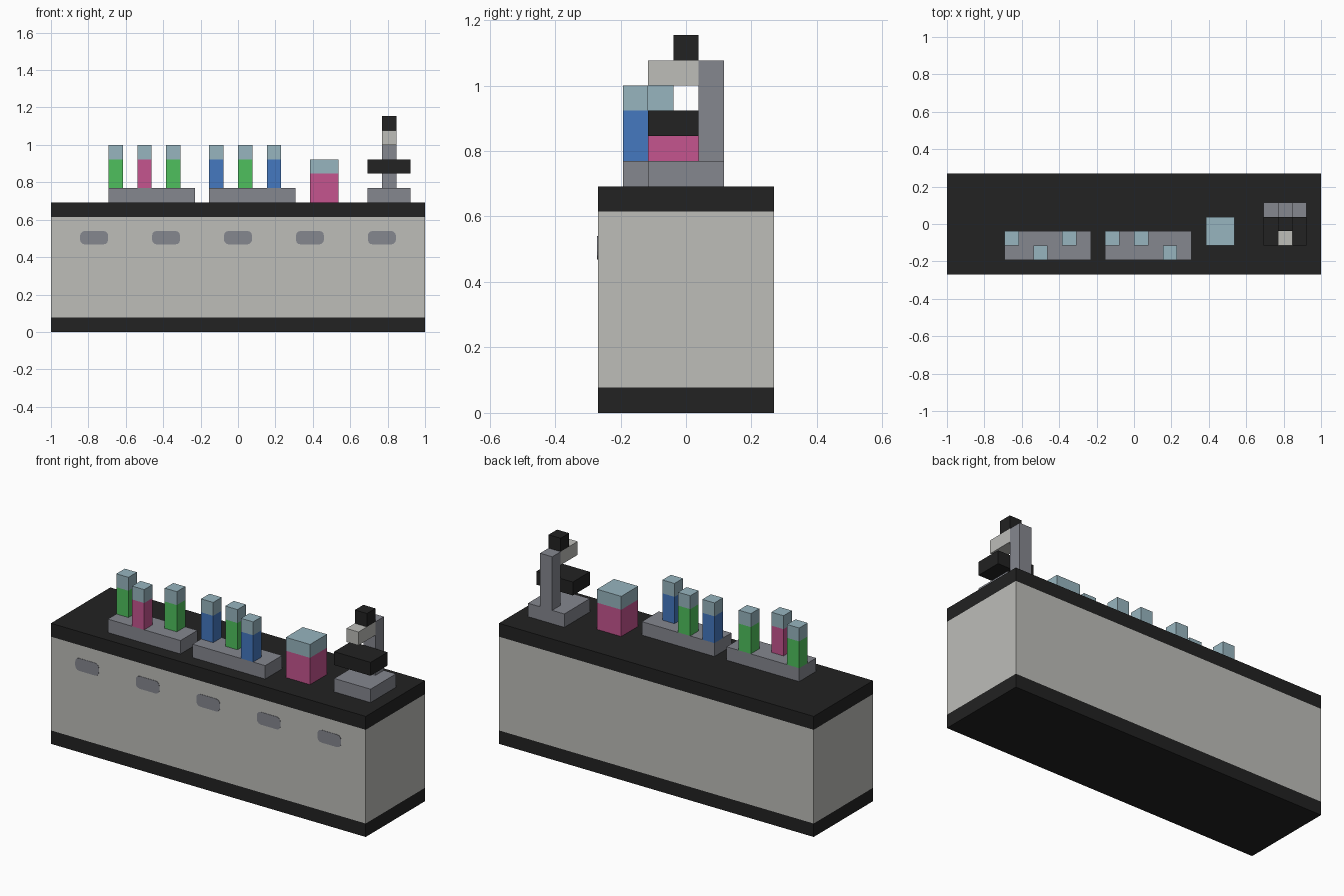
import bpy, bmesh, math

if "Cube" in bpy.data.objects:
    bpy.data.objects.remove(bpy.data.objects["Cube"])

U = 1 / 13  # one building cell


def material(name, rgb):
    m = bpy.data.materials.new(name)
    m.diffuse_color = (*rgb, 1)
    m.use_nodes = True
    m.node_tree.nodes["Principled BSDF"].inputs["Base Color"].default_value = m.diffuse_color
    return m


black = material("black", (0.016, 0.016, 0.016))
light_grey = material("light grey", (0.51, 0.51, 0.485))
mid_grey = material("mid grey", (0.235, 0.242, 0.275))
glass = material("pale glass", (0.31, 0.462, 0.521))
pink = material("pink", (0.558, 0.091, 0.275))
green = material("green", (0.078, 0.527, 0.109))
blue = material("blue", (0.058, 0.188, 0.527))


def finish(bm, name, mats):
    bmesh.ops.recalc_face_normals(bm, faces=bm.faces)
    mesh = bpy.data.meshes.new(name)
    bm.to_mesh(mesh)
    bm.free()
    for m in mats:
        mesh.materials.append(m)
    ob = bpy.data.objects.new(name, mesh)
    bpy.context.collection.objects.link(ob)
    return ob


def column(name, x, y, levels, mats):
    """Box over x and y ranges (in cells), with one colour band between each pair of levels."""
    bm = bmesh.new()
    rings = [[bm.verts.new((a * U, b * U, z * U)) for a, b in
              ((x[0], y[0]), (x[1], y[0]), (x[1], y[1]), (x[0], y[1]))]
             for z in levels]
    bm.faces.new(rings[0])
    bm.faces.new(rings[-1]).material_index = len(mats) - 1
    for i in range(len(mats)):
        lo, hi = rings[i], rings[i + 1]
        for k in range(4):
            n = (k + 1) % 4
            bm.faces.new((lo[k], lo[n], hi[n], hi[k])).material_index = i
    return finish(bm, name, mats)


def handle(name, cx, cz, w, h, r):
    """Thin plate with rounded corners on the counter front."""
    bm = bmesh.new()
    pts = []
    for q, (sx, sz) in enumerate(((1, 1), (-1, 1), (-1, -1), (1, -1))):
        for s in range(4):
            t = math.radians(90 * q + 30 * s)
            pts.append((cx + sx * (w / 2 - r) + r * math.cos(t),
                        cz + sz * (h / 2 - r) + r * math.sin(t)))
    y = -3.5 * U
    face = bm.faces.new([bm.verts.new((px, y, pz)) for px, pz in pts])
    ext = bmesh.ops.extrude_face_region(bm, geom=[face])["geom"]
    verts = [v for v in ext if isinstance(v, bmesh.types.BMVert)]
    bmesh.ops.translate(bm, verts=verts, vec=(0, -0.002, 0))
    return finish(bm, name, [mid_grey])


# Counter with plinth, cabinet and worktop
column("counter", (-13, 13), (-3.5, 3.5), (0, 1, 8, 9), (black, light_grey, black))

# Drawer handles
for i in range(5):
    handle(f"drawer_handle_{i + 1}", (i - 2) * 5 * U, 6.55 * U, 0.15, 0.072, 0.025)

# Tube racks, each with three filled tubes: back, front or back row
racks = (
    (-9, ((0, -1.5, green), (2, -2.5, pink), (4, -1.5, green))),
    (-2, ((0, -1.5, blue), (2, -1.5, green), (4, -2.5, blue))),
)
for n, (x0, tubes) in enumerate(racks, 1):
    column(f"tube_rack_{n}", (x0, x0 + 6), (-2.5, -0.5), (9, 10), [mid_grey])
    for t, (dx, y0, liquid) in enumerate(tubes, 1):
        column(f"tube_{n}_{t}", (x0 + dx, x0 + dx + 1), (y0, y0 + 1),
               (10, 12, 13), (liquid, glass))

# Beaker
column("beaker", (5, 7), (-1.5, 0.5), (9, 11, 12), (pink, glass))

# Microscope
column("microscope_base", (9, 12), (-1.5, 1.5), (9, 10), [mid_grey])
column("microscope_post", (10, 11), (0.5, 1.5), (10, 14), [mid_grey])
column("microscope_stage", (9, 12), (-1.5, 0.5), (11, 12), [black])
column("microscope_arm", (10, 11), (-1.5, 0.5), (13, 14), [light_grey])
column("microscope_eyepiece", (10, 11), (-0.5, 0.5), (14, 15), [black])
